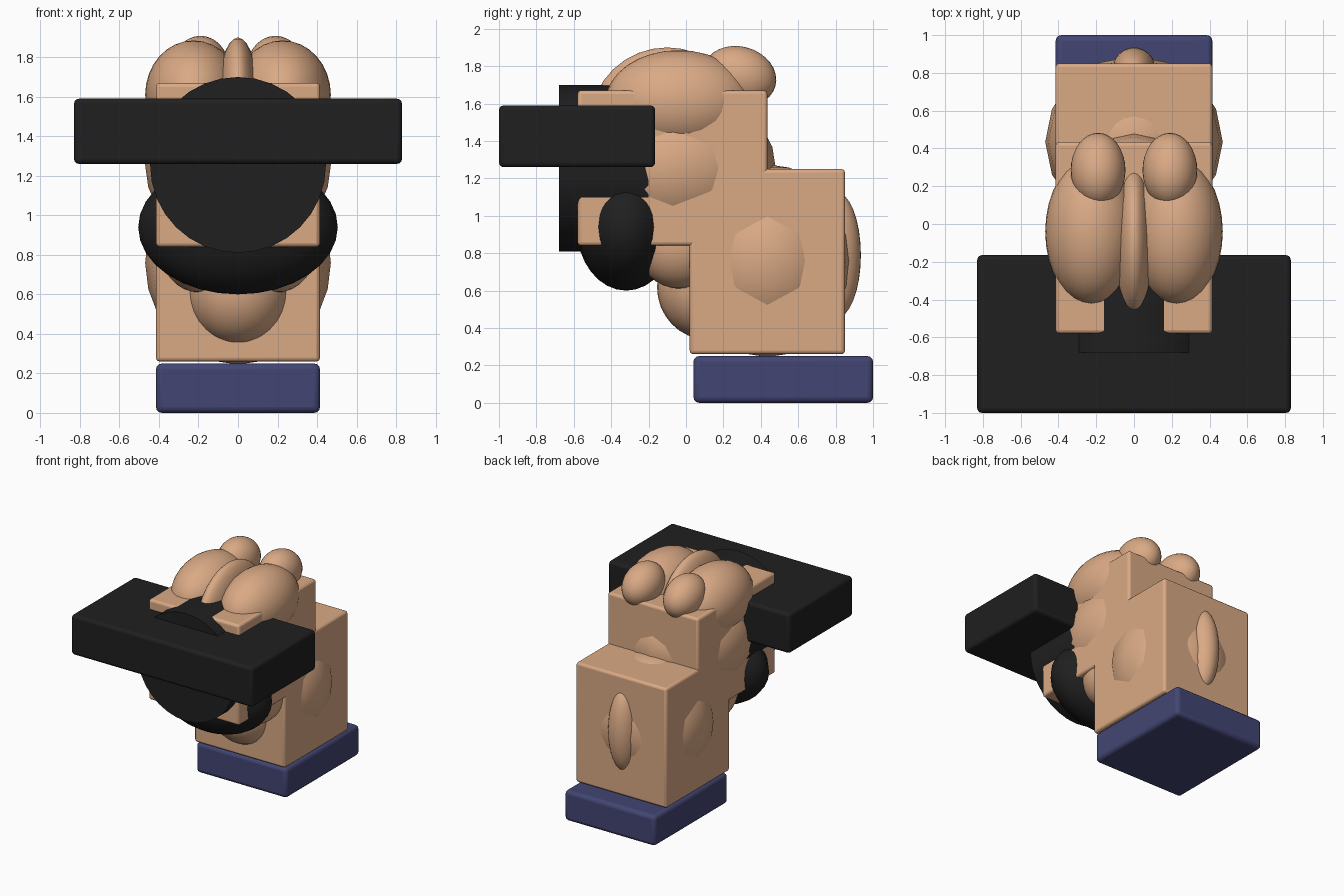
import bpy, math

if "Cube" in bpy.data.objects:
    bpy.data.objects.remove(bpy.data.objects["Cube"])


def material(name, rgb):
    m = bpy.data.materials.new(name)
    m.diffuse_color = (*rgb, 1.0)
    m.use_nodes = True
    m.node_tree.nodes["Principled BSDF"].inputs["Base Color"].default_value = m.diffuse_color
    return m


SKIN = material("skin tan", (0.70, 0.40, 0.235))
BLACK = material("matte black", (0.014, 0.014, 0.014))
BLUE = material("cuff blue", (0.055, 0.06, 0.17))


def finish(name, mat, angle):
    ob = bpy.context.object
    ob.name = name
    ob.data.materials.append(mat)
    bpy.ops.object.transform_apply(location=False, rotation=True, scale=True)
    bpy.ops.object.shade_smooth_by_angle(angle=math.radians(angle))
    return ob


def box(name, lo, hi, mat, bevel=0.025):
    """Rounded box between two corners."""
    centre = [(a + b) / 2 for a, b in zip(lo, hi)]
    bpy.ops.mesh.primitive_cube_add(size=1, location=centre)
    bpy.context.object.scale = [b - a for a, b in zip(lo, hi)]
    ob = finish(name, mat, 40)
    mod = ob.modifiers.new("rounded_edges", 'BEVEL')
    mod.width = bevel
    mod.segments = 3
    return ob


def ellipsoid(name, centre, radii, mat, tilt=0.0, segs=32, rings=16):
    """Stretched sphere, optionally tilted about the x axis."""
    bpy.ops.mesh.primitive_uv_sphere_add(segments=segs, ring_count=rings,
                                         radius=1, location=centre)
    ob = bpy.context.object
    ob.scale = radii
    ob.rotation_euler.x = math.radians(tilt)
    return finish(name, mat, 60)


# Cuff, palm block and fist block
box("cuff", (-0.415, 0.04, 0), (0.415, 1.0, 0.25), BLUE, 0.03)
box("palm_block", (-0.415, 0.02, 0.26), (0.415, 0.85, 1.25), SKIN, 0.02)
box("fist_block", (-0.415, -0.58, 0.84), (0.415, 0.435, 1.67), SKIN, 0.02)

# Swellings that break through the block faces
ellipsoid("palm_swelling", (0, 0.435, 0.76), (0.47, 0.455, 0.515), SKIN,
          segs=16, rings=12)
ellipsoid("fist_swelling", (0, -0.07, 1.255), (0.47, 0.55, 0.44), SKIN,
          segs=16, rings=12)
ellipsoid("back_ridge", (0, 0.80, 0.79), (0.12, 0.135, 0.34), SKIN)
ellipsoid("palm_heel", (0, 0.11, 0.62), (0.26, 0.265, 0.28), SKIN)

# Finger and knuckle lumps
ellipsoid("middle_finger_lump", (0, -0.10, 1.50), (0.115, 0.41, 0.40), SKIN)
for side, s in (("left", -1), ("right", 1)):
    ellipsoid(side + "_finger_lump", (0.225 * s, -0.04, 1.61),
              (0.245, 0.39, 0.275), SKIN)
    ellipsoid(side + "_knuckle", (0.19 * s, 0.285, 1.745),
              (0.145, 0.20, 0.16), SKIN, tilt=-15)
    ellipsoid(side + "_under_lump", (0.2 * s, -0.03, 0.85),
              (0.2, 0.24, 0.24), SKIN)

# Black parts: crossbar, round drum and lower grip
box("crossbar", (-0.83, -1.0, 1.26), (0.83, -0.165, 1.59), BLACK, 0.025)
bpy.ops.mesh.primitive_cylinder_add(vertices=32, radius=0.445, depth=0.48,
                                    location=(0, -0.44, 1.255),
                                    rotation=(math.pi / 2, 0, 0))
finish("drum", BLACK, 40)
ellipsoid("lower_grip", (0, -0.32, 0.94), (0.505, 0.265, 0.34), BLACK,
          segs=24, rings=16)
